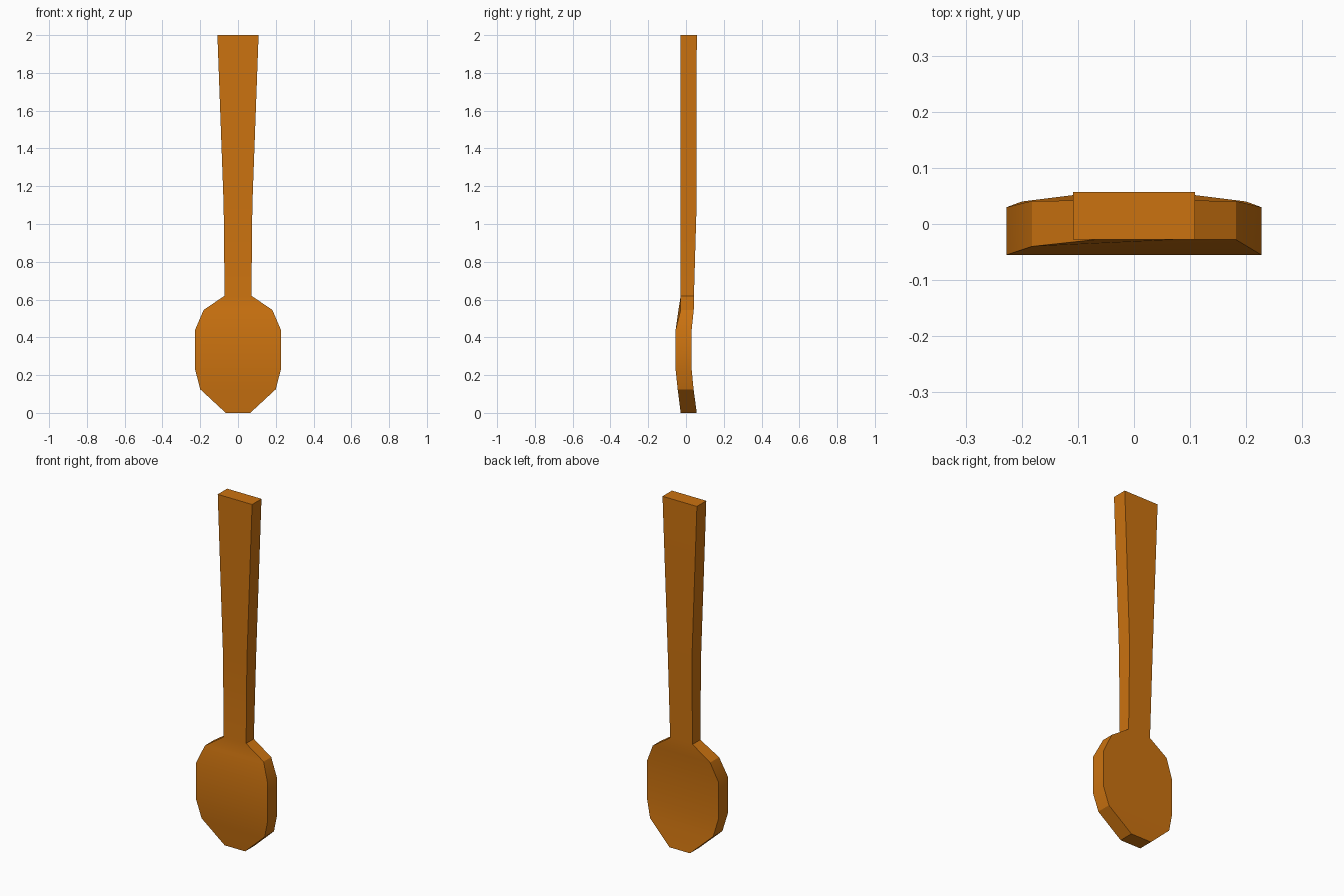
import bpy
import bmesh
import math

cube = bpy.data.objects.get("Cube")
if cube:
    bpy.data.objects.remove(cube, do_unlink=True)

# Warm wood colour
wood = bpy.data.materials.new("orange_wood")
wood.use_nodes = True
colour = (0.60, 0.17, 0.005, 1)
wood.diffuse_color = colour
wood.node_tree.nodes["Principled BSDF"].inputs["Base Color"].default_value = colour

# Stations from tip to handle end: height, half width, front left y, front right y, back y
stations = [
    (0.0, 0.065, -0.028, -0.028, 0.057),
    (0.125, 0.20, -0.044, -0.044, 0.040),
    (0.23, 0.227, -0.055, -0.055, 0.030),
    (0.44, 0.227, -0.055, -0.055, 0.030),
    (0.545, 0.182, -0.028, -0.040, 0.041),
    (0.62, 0.071, -0.028, -0.028, 0.042),
    (1.10, 0.076, -0.028, -0.028, 0.056),
    (2.0, 0.109, -0.028, -0.028, 0.057),
]

# Spoon: one closed loft through the rectangular cross-sections
bm = bmesh.new()
rings = []
for z, w, front_left, front_right, back in stations:
    corners = [(-w, front_right), (w, front_left), (w, back), (-w, back)]
    rings.append([bm.verts.new((x, y, z)) for x, y in corners])
for low, high in zip(rings, rings[1:]):
    for i in range(4):
        j = (i + 1) % 4
        bm.faces.new((low[i], low[j], high[j], high[i]))
bm.faces.new(rings[0][::-1])
bm.faces.new(rings[-1])
bmesh.ops.recalc_face_normals(bm, faces=bm.faces)

mesh = bpy.data.meshes.new("spoon")
bm.to_mesh(mesh)
bm.free()
mesh.materials.append(wood)
spoon = bpy.data.objects.new("spoon", mesh)
bpy.context.collection.objects.link(spoon)

# Soft bowl bends, crisp rim
bpy.ops.object.select_all(action="DESELECT")
spoon.select_set(True)
bpy.context.view_layer.objects.active = spoon
bpy.ops.object.shade_smooth_by_angle(angle=math.radians(30))
